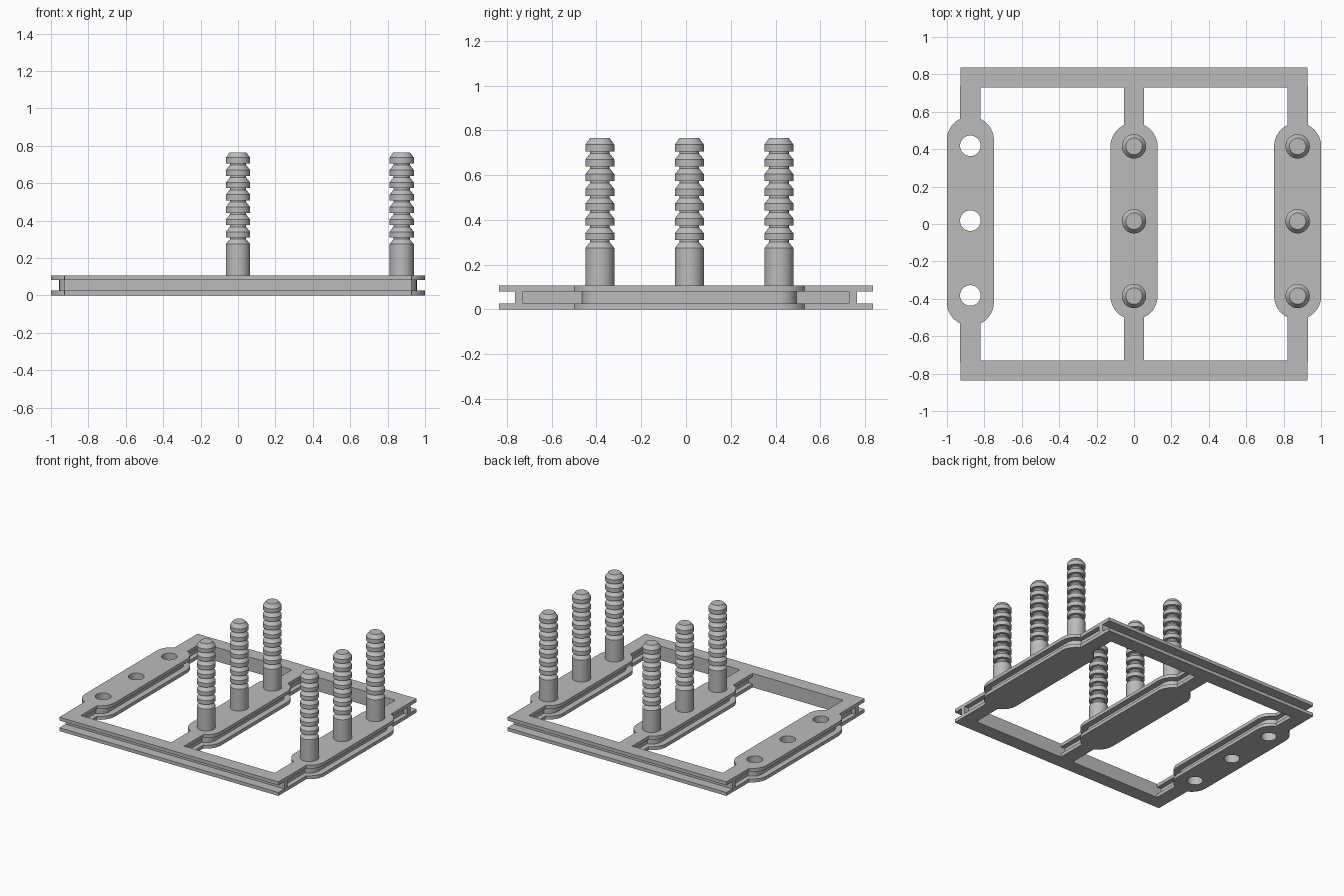
import bpy, bmesh, math

if "Cube" in bpy.data.objects:
    bpy.data.objects.remove(bpy.data.objects["Cube"])

grey = bpy.data.materials.new("plain grey")
grey.use_nodes = True
GREY = (0.5, 0.5, 0.5, 1)
grey.diffuse_color = GREY
grey.node_tree.nodes["Principled BSDF"].inputs["Base Color"].default_value = GREY

RAIL_X = 0.875
POST_Y = (-0.385, 0.015, 0.415)
PLATE, DECK = 0.026, 0.107


def make_object(name, bm):
    bmesh.ops.recalc_face_normals(bm, faces=bm.faces)
    mesh = bpy.data.meshes.new(name)
    bm.to_mesh(mesh)
    bm.free()
    mesh.materials.append(grey)
    obj = bpy.data.objects.new(name, mesh)
    bpy.context.collection.objects.link(obj)
    return obj


def prism(name, outline, z0, z1):
    bm = bmesh.new()
    face = bm.faces.new([bm.verts.new((x, y, z0)) for x, y in outline])
    top = bmesh.ops.extrude_face_region(bm, geom=[face])["geom"]
    for v in top:
        if isinstance(v, bmesh.types.BMVert):
            v.co.z = z1
    return make_object(name, bm)


def rectangle(x0, x1, y0, y1):
    return [(x0, y0), (x1, y0), (x1, y1), (x0, y1)]


def capsule(x, y0, y1, r, steps=24):
    """Closed outline with round ends centred at y0 and y1."""
    points = []
    for centre, start in ((y1, 0), (y0, math.pi)):
        for i in range(steps + 1):
            a = start + math.pi * i / steps
            points.append((x + r * math.cos(a), centre + r * math.sin(a)))
    return points


def circle(x, y, r, n=40):
    return [(x + r * math.cos(math.tau * i / n), y + r * math.sin(math.tau * i / n))
            for i in range(n)]


def combine(base, other, operation):
    mod = base.modifiers.new("combine", "BOOLEAN")
    mod.operation, mod.object, mod.solver = operation, other, "EXACT"
    bpy.context.view_layer.objects.active = base
    bpy.ops.object.modifier_apply(modifier=mod.name)
    bpy.data.objects.remove(other)


def smooth(obj):
    bpy.ops.object.select_all(action="DESELECT")
    obj.select_set(True)
    bpy.context.view_layer.objects.active = obj
    bpy.ops.object.shade_smooth_by_angle(angle=math.radians(25))


def frame_layer(name, z0, z1, bar_in, bar_out, rail_half, pad_r):
    """One layer of the frame: end bars, rails and rounded pads, with holes."""
    end_x = 0.928
    outlines = [rectangle(-end_x, end_x, bar_in, bar_out)]
    for x in (-RAIL_X, 0, RAIL_X):
        outlines.append(rectangle(x - rail_half, x + rail_half,
                                  -bar_in - 0.01, bar_in + 0.01))
        grow = 0.033 if x < 0 else 0
        outlines.append(capsule(x, POST_Y[0] - grow, POST_Y[-1] + grow, pad_r))
    layer = prism(name, rectangle(-end_x, end_x, -bar_out, -bar_in), z0, z1)
    # rails go on before the far bar so every union touches
    for outline in outlines[1:] + outlines[:1]:
        combine(layer, prism("piece", outline, z0, z1), "UNION")
    for y in POST_Y:
        hole = prism("hole", circle(-RAIL_X, y + 0.003, 0.055), z0 - 0.05, z1 + 0.05)
        combine(layer, hole, "DIFFERENCE")
    smooth(layer)


# Frame: two wide plates with a narrow web between them
frame_layer("bottom_plate", 0, PLATE, 0.729, 0.836, 0.054, 0.126)
frame_layer("middle_web", PLATE, DECK - PLATE, 0.729, 0.764, 0.018, 0.081)
frame_layer("top_plate", DECK - PLATE, DECK, 0.729, 0.836, 0.054, 0.126)


def ribbed_post(name, x, y, n=40):
    """Lathed post with a plain base and seven barbed ribs."""
    wide, neck, pitch, shoulder = 0.065, 0.044, 0.066, 0.274
    profile = [(wide, DECK), (wide, shoulder)]
    for i in range(1, 8):
        z = shoulder + pitch * i
        profile += [(neck, z - 0.040), (neck, z - 0.031),
                    (wide, z - 0.031), (wide, z)]
    profile.append((neck, shoulder + pitch * 7 + 0.029))
    bm = bmesh.new()
    rings = []
    for r, z in profile:
        rings.append([bm.verts.new((px, py, z)) for px, py in circle(x, y, r, n)])
    for low, high in zip(rings, rings[1:]):
        for i in range(n):
            j = (i + 1) % n
            bm.faces.new((low[i], low[j], high[j], high[i]))
    bm.faces.new(rings[0])
    bm.faces.new(rings[-1])
    smooth(make_object(name, bm))


# Posts on the centre and left pads
for row, x in (("centre", 0), ("left", RAIL_X)):
    for place, y in zip(("front", "middle", "back"), POST_Y):
        ribbed_post(f"{row}_{place}_post", x, y)
